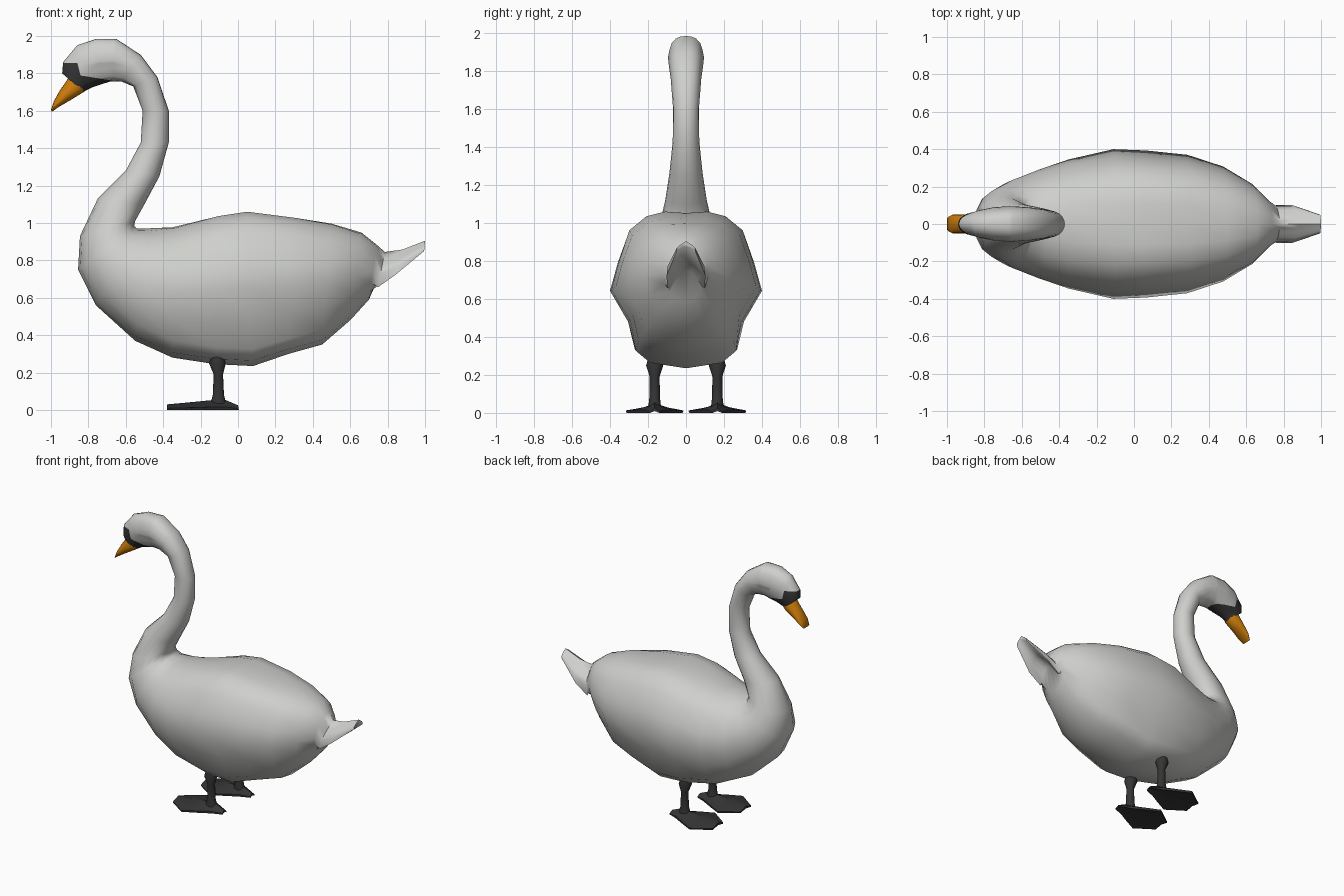
import bpy, bmesh
from mathutils import Vector
from math import radians

if "Cube" in bpy.data.objects:
    bpy.data.objects.remove(bpy.data.objects["Cube"])


def material(name, rgb):
    m = bpy.data.materials.new(name)
    m.diffuse_color = (*rgb, 1)
    m.use_nodes = True
    m.node_tree.nodes["Principled BSDF"].inputs["Base Color"].default_value = m.diffuse_color
    return m


white = material("feather white", (0.62, 0.63, 0.605))
black = material("face and leg black", (0.035, 0.035, 0.036))
orange = material("beak orange", (0.6, 0.2, 0.003))

# Half cross-sections from top to bottom: (width factor, height factor)
OVAL = [(0, 1), (.31, .95), (.59, .81), (.81, .59), (.95, .31), (1, 0),
        (.92, -.38), (.71, -.71), (.38, -.92), (0, -1)]
# mid-body: flat back, pinched under the wings, full at the thighs
THIGH = [(0, .98), (.28, 1), (.53, .94), (.76, .76), (.89, .38), (1, 0),
         (.74, -.41), (.67, -.78), (.48, -.93), (0, -1)]
# tail: folded like a roof, hollow below
TAIL = [(0, 1), (.2, .88), (.42, .74), (.72, .58), (.95, .36), (1, 0),
        (.85, .05), (.55, .28), (.28, .43), (0, .5)]
# foot: arched web
FOOT = [(0, 1), (.5, .45), (1, 0), (.97, -1), (0, .1)]


def plain(ring):
    return None, 0, .5


def swan_style(ring):
    """Section to blend towards, how much, and height of the widest point."""
    tx, tz, bx = ring[:3]
    if tx > .77:
        return TAIL, 1, .08
    if tz < 1.07:
        return THIGH, min(1, max(0, 1.25 - 1.9 * abs(bx - .08))), .5
    return THIGH, .5 if tz > 1.7 and tx > -.8 else 0, .5


def loft(rings, section, y0=0.0, style=plain):
    """Skin rings of (top x, top z, bottom x, bottom z, half width)."""
    bm = bmesh.new()
    loops = []
    for ring in rings:
        tx, tz, bx, bz, w = ring
        target, k, f = style(ring)
        top, bot = Vector((tx, 0, tz)), Vector((bx, 0, bz))
        c = bot.lerp(top, f)
        half = []
        for (a, b), (a2, b2) in zip(section, target or section):
            a += (a2 - a) * k
            b += (b2 - b) * k
            half.append((a * w, c + (top - c) * b if b >= 0 else c + (bot - c) * -b))
        full = half + [(-y, p) for y, p in half[-2:0:-1]]
        loops.append([bm.verts.new((p.x, y0 + y, p.z)) for y, p in full])
    n = len(loops[0])
    for a, b in zip(loops, loops[1:]):
        for i in range(n):
            bm.faces.new((a[i], a[(i + 1) % n], b[(i + 1) % n], b[i]))
    bm.faces.new(loops[0])
    bm.faces.new(loops[-1][::-1])
    bmesh.ops.recalc_face_normals(bm, faces=bm.faces)
    return bm


def finish(bm, name, mats, angle):
    me = bpy.data.meshes.new(name)
    bm.to_mesh(me)
    bm.free()
    ob = bpy.data.objects.new(name, me)
    bpy.context.collection.objects.link(ob)
    for m in mats:
        me.materials.append(m)
    bpy.ops.object.select_all(action='DESELECT')
    ob.select_set(True)
    bpy.context.view_layer.objects.active = ob
    bpy.ops.object.shade_smooth_by_angle(angle=radians(angle))


# Tail, body, neck and head as one continuous skin
body_rings = [
    (1.0, .905, .995, .845, .05),
    (.88, .858, .84, .712, .102),
    (.785, .845, .745, .64, .10),
    (.74, .885, .70, .59, .125),
    (.66, .95, .60, .48, .215),
    (.50, 1.0, .45, .35, .308),
    (.30, 1.03, .27, .30, .37),
    (.05, 1.06, .08, .235, .393),
    (-.10, 1.04, -.12, .245, .40),
    (-.35, .98, -.35, .28, .345),
    (-.47, .972, -.55, .37, .29),
    (-.54, .97, -.76, .56, .235),
    (-.555, .985, -.855, .75, .19),
    (-.55, 1.01, -.845, .93, .145),
    (-.50, 1.10, -.75, 1.13, .11),
    (-.42, 1.25, -.60, 1.28, .087),
    (-.37, 1.43, -.52, 1.43, .07),
    (-.37, 1.60, -.51, 1.60, .068),
    (-.43, 1.78, -.56, 1.73, .08),
    (-.52, 1.90, -.62, 1.755, .09),
    (-.65, 1.985, -.68, 1.757, .095),
    (-.76, 1.985, -.73, 1.742, .09),
    (-.86, 1.95, -.78, 1.725, .075),
    (-.935, 1.86, -.81, 1.71, .058),
    (-.94, 1.80, -.825, 1.70, .052),
]
bm = loft(body_rings, OVAL, style=swan_style)


# Black mask: cut the head along its border, then colour by position
def on_head(f):
    c = f.calc_center_median()
    return c.x < -.6 and c.z > 1.65


slope = Vector((.16, 0, 1))
edge_point = Vector((-.82, 0, 1.785))
for co, no in ((edge_point, slope), ((-.845, 0, 1.8), (1, 0, .25)),
               ((0, 0, 1.855), (0, 0, 1)), ((-.67, 0, 1.75), (1, 0, 0))):
    faces = [f for f in bm.faces if on_head(f)]
    geom = faces + list({e for f in faces for e in f.edges}) + list({v for f in faces for v in f.verts})
    bmesh.ops.bisect_plane(bm, geom=geom, plane_co=co, plane_no=no)
for f in bm.faces:
    c = f.calc_center_median()
    if on_head(f):
        chin = (c - edge_point).dot(slope) < 0 and c.x < -.67
        brow = c.z < 1.855 and (c.x + .845) + .25 * (c.z - 1.8) < 0
        f.material_index = int(chin or brow)
finish(bm, "swan_body", (white, black), 60)

# Beak
beak_rings = [
    (-.90, 1.79, -.81, 1.725, .045),
    (-.92, 1.755, -.825, 1.70, .052),
    (-.955, 1.705, -.89, 1.66, .05),
    (-.985, 1.65, -.955, 1.622, .05),
    (-1.0, 1.605, -.995, 1.595, .035),
]
finish(loft(beak_rings, OVAL), "beak", (orange,), 50)

# Legs and webbed feet, one pair per side
leg_rings = [
    (-.08, .30, -.14, .30, .03),
    (-.065, .25, -.155, .25, .045),
    (-.08, .19, -.13, .19, .026),
    (-.075, .08, -.135, .08, .028),
    (-.06, .02, -.15, .02, .035),
]
foot_rings = [
    (0, .025, .005, 0, .025),
    (-.07, .055, -.07, 0, .055),
    (-.15, .052, -.15, 0, .1),
    (-.25, .042, -.25, 0, .152),
    (-.38, .03, -.38, 0, .062),
]
for side, y in (("left", -.165), ("right", .165)):
    finish(loft(leg_rings, OVAL, y), side + "_leg", (black,), 50)
    finish(loft(foot_rings, FOOT, y, lambda r: (None, 0, .3)), side + "_foot", (black,), 30)
